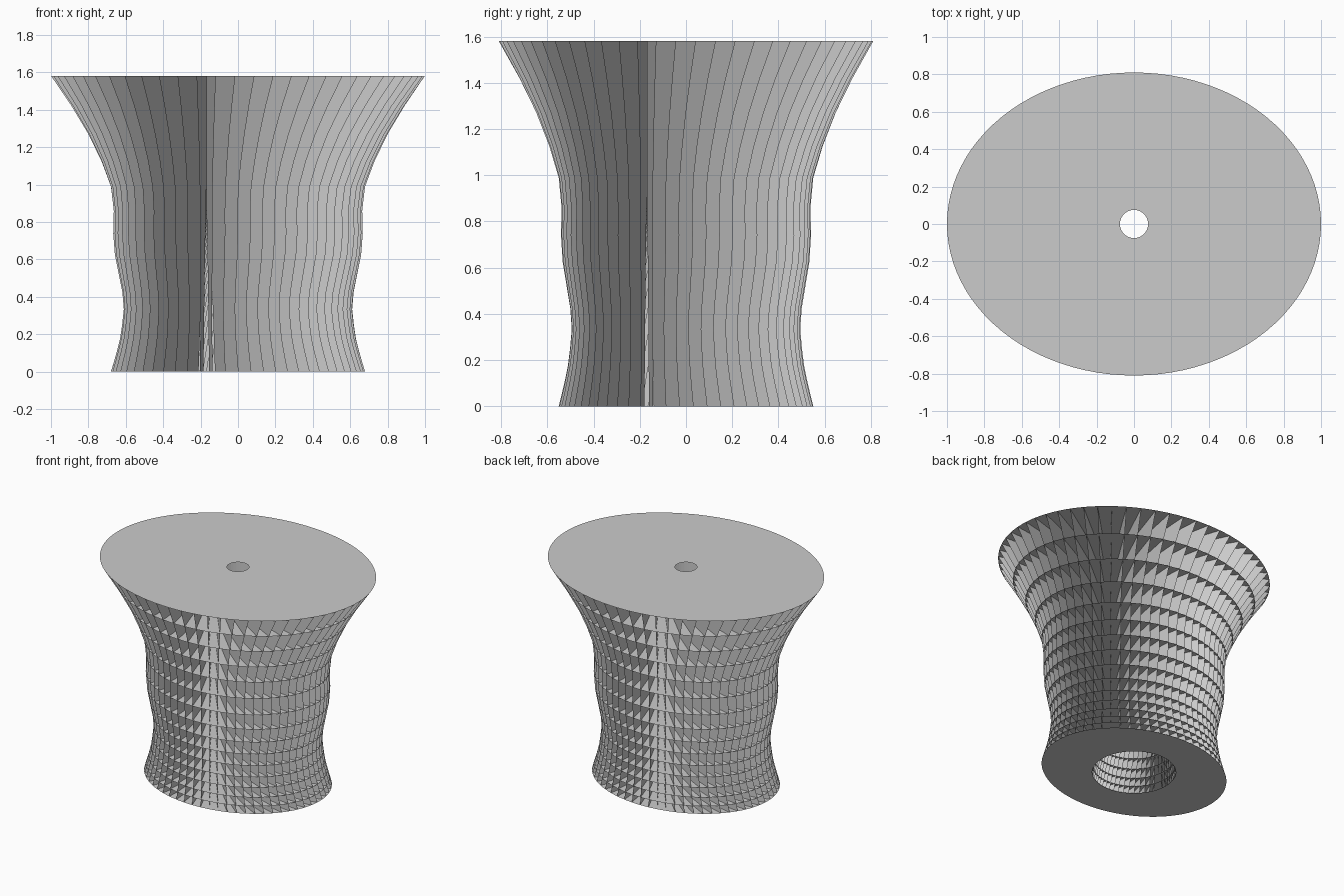
import bpy, bmesh, math

if "Cube" in bpy.data.objects:
    bpy.data.objects.remove(bpy.data.objects["Cube"], do_unlink=True)

HEIGHT, DEPTH_RATIO = 1.58, 0.81
LAYERS, FINS, SEGMENTS = 15, 60, 96
FIN_OFFSET = 0.17          # distance of each fin plane from the axis
HOLE_BOTTOM, HOLE_TOP = 0.285, 0.075

# Half width of the outline by height
PROFILE = [(0, .68), (.1, .65), (.2, .625), (.34, .61), (.44, .62), (.53, .64),
           (.63, .66), (.74, .668), (.86, .665), (.99, .68), (1.125, .73),
           (1.27, .80), (1.42, .89), (1.58, 1.0)]


def half_width(z):
    for (z0, r0), (z1, r1) in zip(PROFILE, PROFILE[1:]):
        if z <= z1:
            return r0 + (r1 - r0) * (z - z0) / (z1 - z0)
    return PROFILE[-1][1]


def hole_radius(z):
    return HOLE_BOTTOM + (HOLE_TOP - HOLE_BOTTOM) * z / HEIGHT


def finish(bm, name):
    mesh = bpy.data.meshes.new(name)
    bm.to_mesh(mesh)
    bm.free()
    mesh.materials.append(grey)
    obj = bpy.data.objects.new(name, mesh)
    bpy.context.collection.objects.link(obj)
    return obj


grey = bpy.data.materials.new("light_grey")
grey.use_nodes = True
COLOUR = (0.6, 0.6, 0.6, 1)
grey.diffuse_color = COLOUR
grey.node_tree.nodes["Principled BSDF"].inputs["Base Color"].default_value = COLOUR

# Layers get taller towards the top
steps = [k / LAYERS for k in range(LAYERS + 1)]
levels = [HEIGHT * (0.45 * u + 0.55 * u * u) for u in steps]

# Horizontal oval sheets, each with a round hole
bm = bmesh.new()
for k, z in enumerate(levels):
    a, h = half_width(z), hole_radius(z)
    outer, inner = [], []
    for i in range(SEGMENTS):
        t = math.tau * i / SEGMENTS
        c, s = math.cos(t), math.sin(t)
        outer.append(bm.verts.new((a * c, a * DEPTH_RATIO * s, z)))
        inner.append(bm.verts.new((h * c, h * s, z)))
    for i in range(SEGMENTS):
        j = (i + 1) % SEGMENTS
        ring = [outer[i], outer[j], inner[j], inner[i]]
        bm.faces.new(ring if k else ring[::-1])
finish(bm, "oval_shelves")


def fin_points(angle, z):
    """Inner and outer end of a fin at one height."""
    dx, dy = math.cos(angle), DEPTH_RATIO * math.sin(angle)
    length = math.hypot(dx, dy)
    dx, dy = dx / length, dy / length
    ox, oy = FIN_OFFSET * dy, -FIN_OFFSET * dx
    # Meet the fin plane with the oval outline
    a = half_width(z)
    b = a * DEPTH_RATIO
    qa = (dx / a) ** 2 + (dy / b) ** 2
    qb = ox * dx / a ** 2 + oy * dy / b ** 2
    qc = (ox / a) ** 2 + (oy / b) ** 2 - 1
    t_out = (-qb + math.sqrt(qb * qb - qa * qc)) / qa
    t_in = math.sqrt(max(hole_radius(z) ** 2 - FIN_OFFSET ** 2, 0))
    return [(ox + dx * t, oy + dy * t, z) for t in (t_in, t_out)]


# Upright fins, swept off the radial direction
bm = bmesh.new()
for i in range(FINS):
    angle = math.tau * (i + 0.5) / FINS
    rows = [[bm.verts.new(p) for p in fin_points(angle, z)] for z in levels]
    for low, high in zip(rows, rows[1:]):
        bm.faces.new((low[0], low[1], high[1], high[0]))
finish(bm, "upright_fins")
